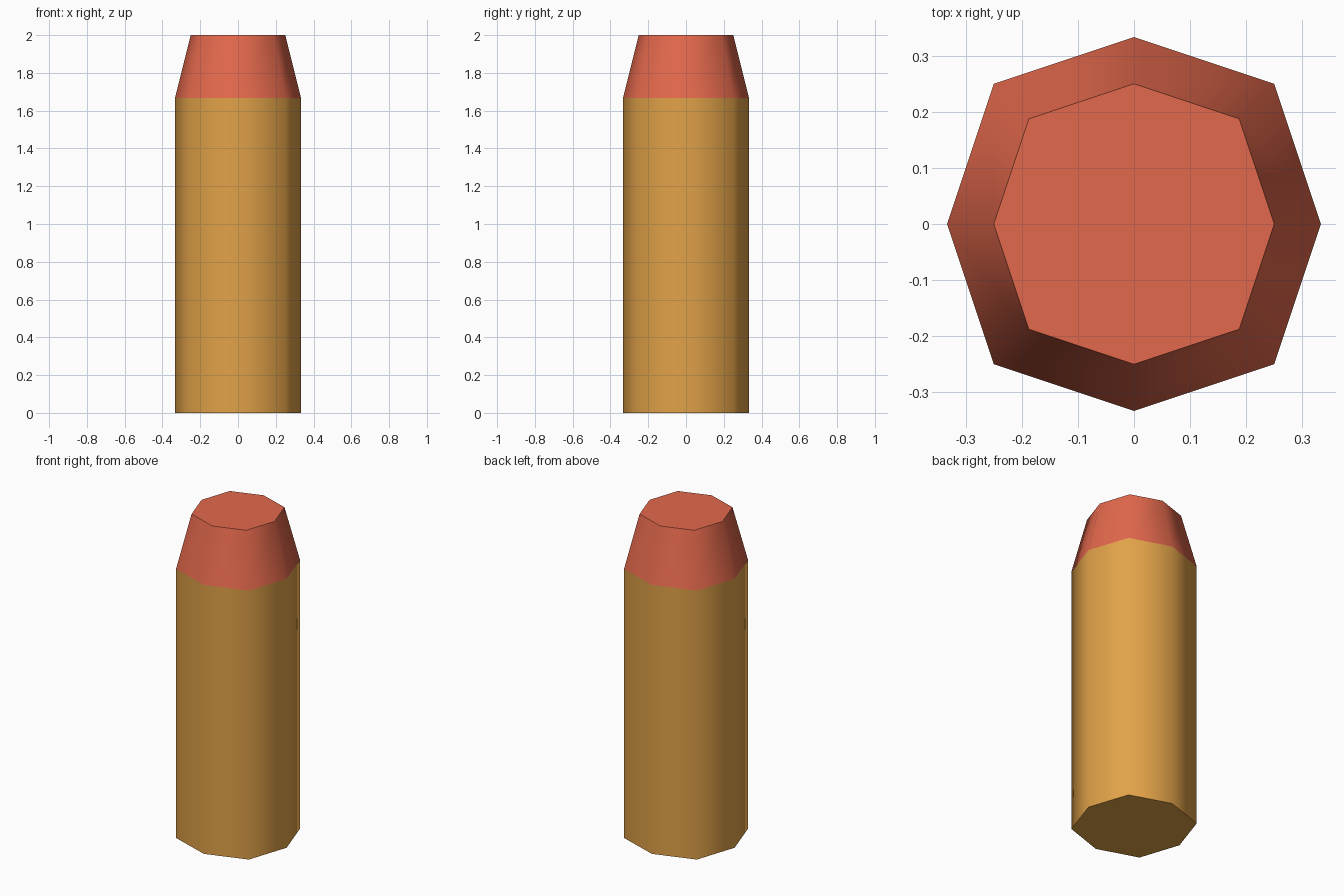
import bpy, bmesh, math

if "Cube" in bpy.data.objects:
    bpy.data.objects.remove(bpy.data.objects["Cube"])


def linear(c):
    c /= 255
    return c / 12.92 if c <= 0.04045 else ((c + 0.055) / 1.055) ** 2.4


def material(name, rgb):
    m = bpy.data.materials.new(name)
    m.diffuse_color = (*[linear(c) for c in rgb], 1)
    m.use_nodes = True
    m.node_tree.nodes["Principled BSDF"].inputs["Base Color"].default_value = m.diffuse_color
    return m


def ring(bm, r, z):
    """Eight points: full radius on the axes, 0.75 r on both axes at the diagonals."""
    pts = []
    for i in range(8):
        a = i * math.pi / 4
        k = r if i % 2 == 0 else 0.75 * r * math.sqrt(2)
        pts.append(bm.verts.new((k * math.cos(a), k * math.sin(a), z)))
    return pts


def section(name, r0, z0, r1, z1, mat, cap_top):
    """Eight-sided tapered tube, closed at its outer end only."""
    bm = bmesh.new()
    low, high = ring(bm, r0, z0), ring(bm, r1, z1)
    for i in range(8):
        j = (i + 1) % 8
        bm.faces.new((low[i], low[j], high[j], high[i]))
    bm.faces.new(high if cap_top else low[::-1])
    me = bpy.data.meshes.new(name)
    bm.to_mesh(me)
    bm.free()
    me.materials.append(mat)
    ob = bpy.data.objects.new(name, me)
    bpy.context.collection.objects.link(ob)
    bpy.ops.object.select_all(action='DESELECT')
    ob.select_set(True)
    bpy.context.view_layer.objects.active = ob
    bpy.ops.object.shade_smooth_by_angle(angle=math.radians(60))
    return ob


# Straight casing and tapered tip
section("casing", 1 / 3, 0, 1 / 3, 5 / 3, material("ochre", (225, 162, 72)), False)
section("tip", 1 / 3, 5 / 3, 0.25, 2, material("coral red", (226, 104, 76)), True)
